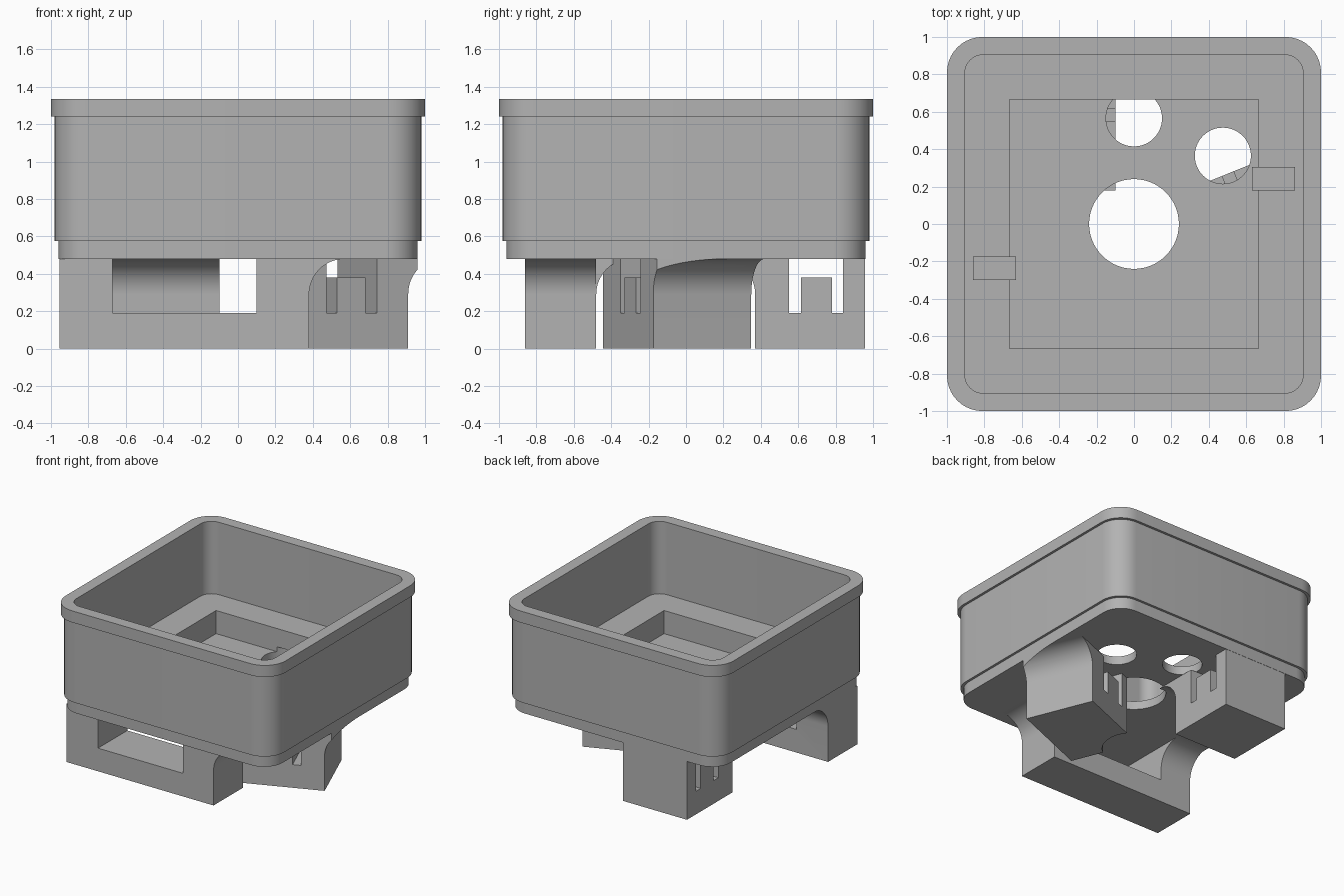
import bpy, bmesh, math
from mathutils import Matrix

if "Cube" in bpy.data.objects:
    bpy.data.objects.remove(bpy.data.objects["Cube"])

GREY = (0.45, 0.45, 0.45, 1)
grey = bpy.data.materials.new("plain grey")
grey.use_nodes = True
grey.diffuse_color = GREY
grey.node_tree.nodes["Principled BSDF"].inputs["Base Color"].default_value = GREY

UNDER = 0.48    # underside of the tray
FLOOR = 0.55    # floor of the square recess
LEDGE = 0.74    # floor of the main cavity
FILLET = 0.19
HOLES = [(0, 0, 0.24), (0, 0.565, 0.15), (0.475, 0.365, 0.15)]


def add_object(name, bm):
    bmesh.ops.recalc_face_normals(bm, faces=bm.faces)
    mesh = bpy.data.meshes.new(name)
    bm.to_mesh(mesh)
    bm.free()
    mesh.materials.append(grey)
    ob = bpy.data.objects.new(name, mesh)
    bpy.context.collection.objects.link(ob)
    return ob


def box(name, x, y, z, matrix=Matrix()):
    bm = bmesh.new()
    bmesh.ops.create_cube(bm, size=1)
    for v in bm.verts:
        v.co = [(r[0] + r[1]) / 2 + c * (r[1] - r[0]) for r, c in zip((x, y, z), v.co)]
    bm.transform(matrix)
    return add_object(name, bm)


def cylinder(name, x, y, radius, z0, z1):
    bm = bmesh.new()
    bmesh.ops.create_cone(bm, cap_ends=True, segments=64, radius1=radius, radius2=radius,
                          depth=z1 - z0, matrix=Matrix.Translation((x, y, (z0 + z1) / 2)))
    return add_object(name, bm)


def combine(ob, other, operation):
    """Boolean the two objects, bake the result and remove the helper."""
    mod = ob.modifiers.new("cut", "BOOLEAN")
    mod.object, mod.operation, mod.solver = other, operation, "EXACT"
    other.hide_render = True
    graph = bpy.context.evaluated_depsgraph_get()
    mesh = bpy.data.meshes.new_from_object(ob.evaluated_get(graph))
    ob.modifiers.clear()
    ob.data = mesh
    bpy.data.objects.remove(other)


def rounded_ring(bm, half, radius, z, steps=10):
    """Closed loop of vertices around a rounded square."""
    ring = []
    for corner in range(4):
        mid = math.radians(45 + 90 * corner)
        cx = math.copysign(half - radius, math.cos(mid))
        cy = math.copysign(half - radius, math.sin(mid))
        for i in range(steps + 1):
            a = math.radians(90 * (corner + i / steps))
            ring.append(bm.verts.new((cx + radius * math.cos(a), cy + radius * math.sin(a), z)))
    return ring


def leg(name, u0, u1, depth, matrix):
    """Block from u0 to u1 that flares into the tray with a concave fillet at u1."""
    profile = [(u0, 0), (u1, 0)]
    for i in range(17):
        a = math.pi - i / 16 * math.pi / 2
        profile.append((u1 + FILLET + FILLET * math.cos(a), UNDER - FILLET + FILLET * math.sin(a)))
    profile.append((u0, UNDER))
    bm = bmesh.new()
    face = bm.faces.new([bm.verts.new((u, 0, z)) for u, z in profile])
    side = bmesh.ops.extrude_face_region(bm, geom=[face])["geom"]
    bmesh.ops.translate(bm, vec=(0, depth, 0),
                        verts=[v for v in side if isinstance(v, bmesh.types.BMVert)])
    bm.transform(matrix)
    return add_object(name, bm)


def cut_clip_notch(ob, u1, matrix):
    """Notch through the leg that leaves a short tongue standing in the middle."""
    through = (-0.1, 0.8)
    for near, far, low in ((0.18, 0.245, 0.19), (0.24, 0.415, 0.38), (0.41, 0.47, 0.19)):
        cutter = box("notch_cutter", (u1 - far, u1 - near), through, (low, 0.6), matrix)
        combine(ob, cutter, "DIFFERENCE")


def place(x, y, degrees):
    return Matrix.Translation((x, y, 0)) @ Matrix.Rotation(math.radians(degrees), 4, "Z")


# Tray: stepped outer wall, rim, and rounded cavity
bm = bmesh.new()
sections = [(0.96, 0.17, UNDER), (0.96, 0.17, 0.575), (0.98, 0.18, 0.575), (0.98, 0.18, 1.24),
            (1.0, 0.19, 1.24), (1.0, 0.19, 1.335), (0.905, 0.1, 1.335), (0.905, 0.1, LEDGE)]
rings = [rounded_ring(bm, *s) for s in sections]
for a, b in zip(rings, rings[1:]):
    for i in range(len(a)):
        j = (i + 1) % len(a)
        bm.faces.new((a[i], a[j], b[j], b[i]))
bm.faces.new(rings[0])
bm.faces.new(rings[-1])
tray = add_object("tray", bm)

# Square recess and round holes in the floor
recess = (-0.665, 0.665)
combine(tray, box("recess_cutter", recess, recess, (FLOOR, 1)), "DIFFERENCE")
for x, y, r in HOLES:
    combine(tray, cylinder("hole_cutter", x, y, r, 0.3, FLOOR + 0.04), "DIFFERENCE")

# Small tabs on the ledge
tabs = [box("ledge_tab_left", (0.63, 0.86), (0.18, 0.305), (LEDGE - 0.04, LEDGE + 0.04)),
        box("ledge_tab_right", (-0.86, -0.63), (-0.3, -0.175), (LEDGE - 0.04, LEDGE + 0.04))]

# Front leg: flares backward and sideways, with a window through it
front_leg = leg("front_leg", -0.86, -0.48, 1.335, place(0.38, 0, 90))
combine(front_leg, leg("side_flare", -0.955, 0.38, 0.38, place(0, -0.86, 0)), "UNION")
combine(front_leg, box("window_cutter", (-0.67, 0.1), (-1, 0), (0.19, 0.6)), "DIFFERENCE")

# Back leg with clip notch
spot = place(-0.68, 0, -90)
back_leg = leg("back_leg", -0.958, -0.37, 0.58, spot)
cut_clip_notch(back_leg, -0.37, spot)

# Turned side leg, trimmed by the tray outline and the centre hole
spot = place(0.91, -0.175, 22)
side_leg = leg("side_leg", -0.72, 0, 0.565, spot)
cut_clip_notch(side_leg, 0, spot)
combine(side_leg, box("outline_trim", (-0.96, 0.96), (-0.96, 0.96), (-0.1, 0.6)), "INTERSECT")
combine(side_leg, cylinder("centre_cutter", 0, 0, 0.24, -0.1, 0.6), "DIFFERENCE")

# Smooth the curved walls, keep the edges sharp
bpy.ops.object.select_all(action="DESELECT")
for ob in [tray, front_leg, back_leg, side_leg] + tabs:
    ob.select_set(True)
bpy.context.view_layer.objects.active = tray
bpy.ops.object.shade_smooth_by_angle(angle=math.radians(30))
